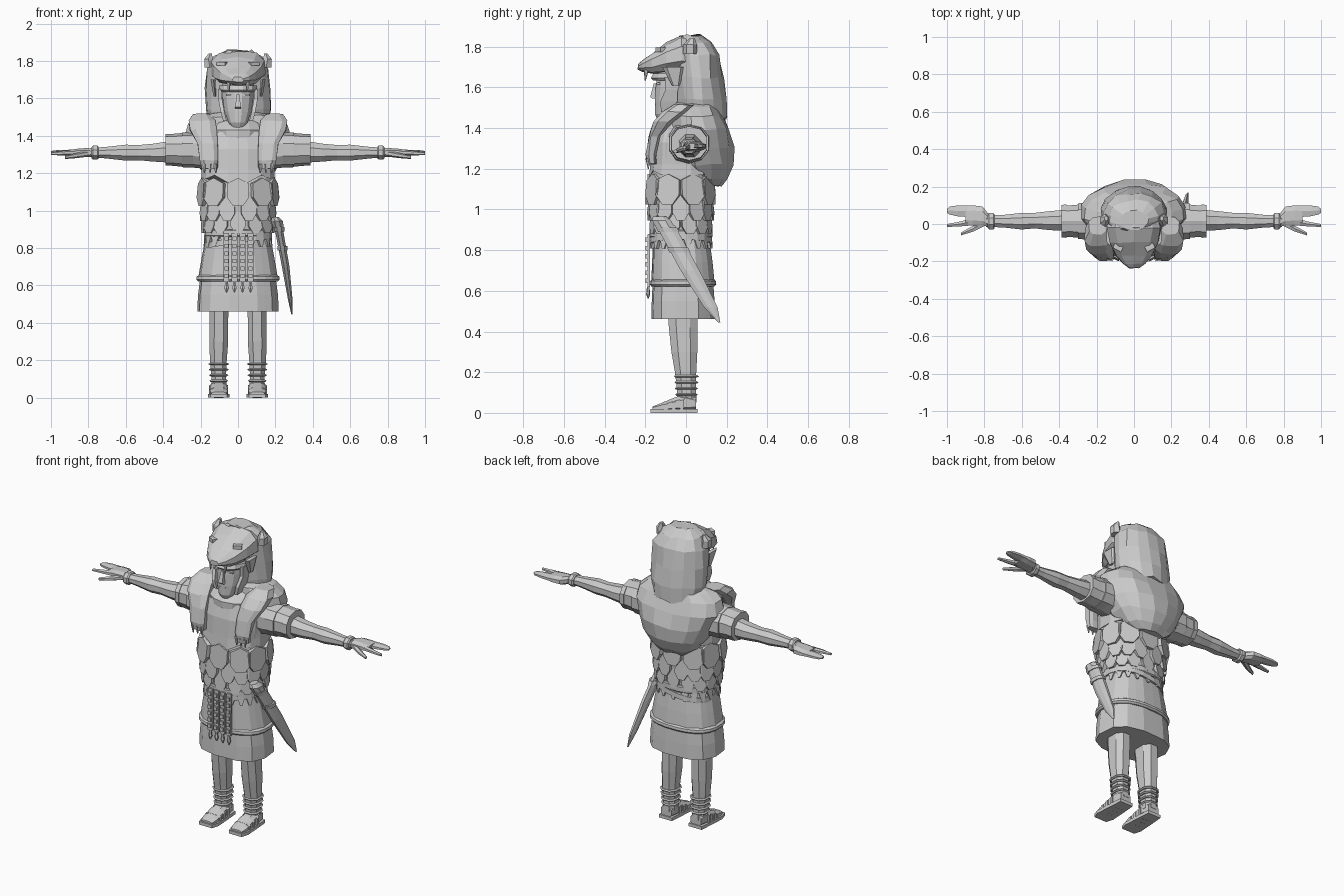
import bpy, bmesh, math, random
from mathutils import Vector, Matrix
random.seed(4)
stone = bpy.data.materials.new("stone_grey")
stone.diffuse_color = (0.6, 0.6, 0.6, 1)


def finish(name, bm, mirror=False, thick=0):
    bmesh.ops.recalc_face_normals(bm, faces=bm.faces)
    me = bpy.data.meshes.new(name)
    bm.to_mesh(me)
    bm.free()
    me.materials.append(stone)
    ob = bpy.data.objects.new(name, me)
    bpy.context.collection.objects.link(ob)
    if thick:
        m = ob.modifiers.new("thickness", 'SOLIDIFY')
        m.thickness, m.offset = thick, -1
    if mirror:
        ob.modifiers.new("mirror", 'MIRROR').use_mirror_merge = False
    return ob


def oval(a, p=2.0):
    c, s = math.cos(a), math.sin(a)
    return math.copysign(abs(c) ** (2 / p), c), math.copysign(abs(s) ** (2 / p), s)


def loft(name, rings, n=10, axis='z', p=2.0, arc=None, caps=(1, 1), jit=0, pleat=0,
         mirror=False, thick=0, bm=None):
    """rings: (position on axis, centre 1, centre 2, radius 1, radius 2); n=4 makes boxes"""
    own = bm is None
    bm = bm or bmesh.new()
    k = math.sqrt(2) if n == 4 else 1
    rows = []
    for t, c1, c2, r1, r2 in rings:
        row = []
        for i in range(n):
            a = (2 * math.pi * (i + .5) / n if arc is None else
                 math.radians(arc[0] + (arc[1] - arc[0]) * i / (n - 1)))
            u, v = oval(a, p)
            f = k * (1 + (pleat if i % 2 else -pleat))
            u, v = c1 + u * r1 * f, c2 + v * r2 * f
            co = {'x': (t, u, v), 'y': (u, t, v), 'z': (u, v, t)}[axis]
            row.append(bm.verts.new([q + random.uniform(-jit, jit) for q in co]))
        rows.append(row)
    for A, B in zip(rows, rows[1:]):
        for i in range(n if arc is None else n - 1):
            j = (i + 1) % n
            bm.faces.new((A[i], A[j], B[j], B[i]))
    if caps[0]:
        bm.faces.new(rows[0])
    if caps[1]:
        bm.faces.new(rows[-1])
    if own:
        return finish(name, bm, mirror, thick)


def box(bm, c, s, rot=None):
    m = Matrix.Translation(c) @ (rot or Matrix()) @ Matrix.Diagonal((*s, 1))
    bmesh.ops.create_cube(bm, size=1, matrix=m)


# torso and chest plate
TORSO = [(.84, 0, -.025, .165, .135), (.95, 0, -.025, .185, .145), (1.1, 0, -.027, .195, .155),
         (1.2, 0, -.022, .195, .148), (1.33, 0, -.015, .205, .145), (1.42, 0, 0, .18, .13),
         (1.47, 0, 0, .1, .09)]
loft("torso", TORSO, 20, p=2.5)
plate = loft("chest_plate", [(z, 0, -.02, rx, ry) for z, rx, ry in
             ((1.15, .2, .165), (1.22, .198, .158), (1.33, .2, .15), (1.42, .17, .125))], 16, p=2.5)
for v in plate.data.vertices:
    if v.co.z < 1.2 and abs(v.co.x) > .06:
        v.co.z += .04 if abs(v.co.x) < .15 else .02


def torso_at(z):
    for a, b in zip(TORSO, TORSO[1:]):
        if a[0] <= z <= b[0]:
            f = (z - a[0]) / (b[0] - a[0])
            return [p + (q - p) * f for p, q in zip(a, b)]


def scale_row(name, z, count, h, shift, shape, out=.006):
    bm = bmesh.new()
    _, cx, cy, rx, ry = torso_at(z)
    for i in range(count):
        a = 2 * math.pi * (i + shift) / count
        u, v = oval(a, 2.5)
        u2, v2 = oval(a + .02, 2.5)
        tan = Vector(((u2 - u) * rx, (v2 - v) * ry, 0)).normalized()
        nor = Vector((tan.y, -tan.x, 0))
        w = 1.2 * math.pi * (rx + ry) / count / 2
        mid = Vector((cx + u * rx, cy + v * ry, z))
        outer = [bm.verts.new(mid + tan * w * q + Vector((0, 0, h * r)) + nor * (out + .008 * (r < 0)))
                 for q, r in shape]
        inner = [bm.verts.new(vt.co - nor * .025) for vt in outer]
        bm.faces.new(outer)
        m = len(outer)
        for j in range(m):
            bm.faces.new((outer[j], outer[(j + 1) % m], inner[(j + 1) % m], inner[j]))
    finish(name, bm)


# armour scales
HEX = [(0, .5), (.9, .3), (.9, -.2), (.4, -.5), (-.4, -.5), (-.9, -.2), (-.9, .3)]
TRI = [(-.9, .5), (.9, .5), (.2, -.5), (-.2, -.5)]
scale_row("scales_upper", 1.1, 10, .15, .5, HEX, .008)
scale_row("scales_middle", 1.01, 14, .13, 0, HEX, .006)
scale_row("scales_lower", .94, 14, .12, .5, HEX, .003)
scale_row("belt_fringe", .842, 18, .07, .5, TRI, .012)

# skirt layers, hem and belts
loft("skirt_upper", [(.64, 0, -.015, .212, .155), (.74, 0, -.018, .195, .148), (.88, 0, -.025, .168, .136)],
     24, p=2.4, pleat=.012)
loft("skirt_hem", [(.622, 0, -.015, .214, .157), (.632, 0, -.015, .224, .165), (.648, 0, -.015, .222, .163),
                   (.656, 0, -.015, .21, .152)], 24, p=2.4)
loft("skirt_lower", [(.462, 0, -.013, .216, .156), (.55, 0, -.014, .212, .153), (.64, 0, -.015, .2, .148)],
     24, p=2.6, pleat=.015)
loft("belt", [(.86, 0, -.025, .175, .15), (.866, 0, -.025, .182, .156), (.895, 0, -.025, .182, .156),
              (.9, 0, -.025, .175, .15)], 20, p=2.4)
sash = loft("sword_belt", [(.825, 0, -.025, .184, .156), (.855, 0, -.025, .183, .155)], 20, p=2.4)
for v in sash.data.vertices:
    v.co.z += v.co.x * .15

# studded apron straps with pendants
bm = bmesh.new()
for x in (-.062, -.019, .024, .067):
    loft("", [(.62, x, -.184, .015, .006), (.88, x, -.182, .015, .006)], 4, bm=bm)
    for i in range(6):
        box(bm, (x, -.193, .65 + i * .04), (.022, .014, .022))
    loft("", [(.562, x, -.186, .003, .003), (.585, x, -.186, .013, .01), (.62, x, -.186, .006, .006)], 6, bm=bm)
finish("apron_straps", bm)

# sword in its sheath
loft("sheath", [(.445, .289, .163, .004, .006), (.52, .28, .122, .013, .036), (.7, .255, .02, .022, .05),
                (.92, .215, -.1, .024, .05)], 8)
bm = bmesh.new()
for z, x, y in ((.9, .22, -.09), (.8, .238, -.035)):
    loft("", [(z - .012, x, y + .006, .03, .056), (z + .012, x, y - .006, .03, .056)], 8, bm=bm)
loft("", [(.91, .215, -.1, .032, .05), (.945, .208, -.12, .034, .05), (.965, .2, -.13, .02, .035)], 8, bm=bm)
finish("sword_hilt", bm)

# legs, ankle wraps and sandals
loft("leg", [(.05, .1, .005, .042, .05), (.12, .103, .002, .042, .05), (.2, .105, -.002, .048, .056),
             (.3, .103, -.008, .054, .068), (.42, .102, -.014, .053, .075), (.56, .1, -.02, .055, .08)],
     8, mirror=True, p=2.4)
bm = bmesh.new()
for i, z in enumerate((.09, .12, .15, .18)):
    e, t = .045 + i * .002, .006
    loft("", [(z - t, .103, .002, e, e + .007), (z, .103, .002, e + .008, e + .014),
              (z + t, .103, .002, e, e + .007)], 8, p=2.4, bm=bm)
finish("ankle_wraps", bm, True)
loft("foot", [(.05, .103, .045, .038, .035), (0, .103, .05, .045, .048), (-.06, .103, .04, .048, .036),
              (-.13, .103, .026, .05, .02), (-.165, .103, .02, .04, .012)], 8, 'y', p=2.6, mirror=True)
loft("sole", [(.057, .103, .01, .045, .01), (-.05, .103, .01, .053, .01), (-.13, .103, .01, .058, .01),
              (-.175, .103, .01, .044, .01)], 4, 'y', mirror=True)
bm = bmesh.new()
for y, h in ((-.02, .05), (-.06, .042), (-.1, .034)):
    loft("", [(y - .009, .103, h * .8, .054, h * .85), (y + .009, .103, h * .85, .054, h * .92)], 8, 'y', p=2.6, bm=bm)
finish("sandal_straps", bm, True)

# sleeves, arms, bracelets
loft("sleeve", [(.14, .01, 1.33, .1, .11), (.24, .015, 1.325, .1, .095), (.32, .015, 1.325, .09, .088),
                (.385, .015, 1.325, .086, .082)], 10, 'x', p=2.3, mirror=True)
bm = bmesh.new()
for x0, x1, r in ((.24, .3, .1), (.36, .388, .091)):
    loft("", [(x0, .015, 1.325, r + .002, r - .006), (x1, .015, 1.325, r, r - .007)], 10, 'x', p=2.3, bm=bm)
finish("sleeve_bands", bm, True)
loft("arm", [(.35, .02, 1.315, .062, .064), (.45, .018, 1.31, .055, .052), (.53, .018, 1.31, .045, .044),
             (.6, .015, 1.31, .048, .046), (.7, .015, 1.31, .036, .034), (.79, .015, 1.31, .033, .026)],
     8, 'x', mirror=True)
loft("bracelet", [(.745, .015, 1.31, .04, .034), (.752, .015, 1.31, .048, .04), (.775, .015, 1.31, .048, .04),
                  (.782, .015, 1.31, .04, .034)], 8, 'x', mirror=True)

# hand with joined fingers, index finger and thumb
loft("palm", [(.775, .02, 1.31, .032, .024), (.81, .042, 1.31, .055, .026), (.86, .045, 1.31, .058, .022),
              (.9, .045, 1.31, .052, .016)], 8, 'x', p=2.5, mirror=True)
bm = bmesh.new()
loft("", [(.87, .068, 1.31, .036, .016), (.94, .07, 1.312, .034, .013), (.985, .072, 1.312, .025, .01),
          (1, .07, 1.312, .012, .006)], 6, 'x', bm=bm)
loft("", [(.86, .012, 1.31, .022, .016), (.93, 0, 1.308, .015, .013), (1, -.008, 1.305, .009, .008)], 6, 'x', bm=bm)
loft("", [(.8, .01, 1.305, .025, .016), (.86, -.025, 1.295, .018, .014), (.925, -.053, 1.285, .009, .009)],
     6, 'x', bm=bm)
finish("fingers", bm, True)

# head, facial features and collar
loft("head", [(1.44, 0, -.115, .03, .025), (1.47, 0, -.1, .052, .055), (1.53, 0, -.075, .075, .08),
              (1.6, 0, -.06, .085, .092), (1.7, 0, -.04, .09, .1)], 12)
loft("neck", [(1.4, 0, -.02, .07, .07), (1.56, 0, -.03, .065, .065)], 8)
bm = bmesh.new()
loft("", [(1.545, 0, -.148, .018, .018), (1.553, 0, -.158, .015, .018), (1.62, 0, -.148, .008, .01)], 4, bm=bm)
box(bm, (0, -.146, 1.515), (.045, .014, .01))
for s in (-1, 1):
    box(bm, (s * .04, -.137, 1.618), (.045, .018, .01))
finish("face_features", bm)
loft("helmet_rim", [(1.635, 0, -.055, .098, .112), (1.645, 0, -.055, .106, .122), (1.668, 0, -.05, .104, .115)], 12)
bm = bmesh.new()
loft("", [(1.48, .07, -.1, .01, .022), (1.53, .083, -.085, .01, .042), (1.59, .094, -.07, .01, .03),
          (1.65, .098, -.06, .01, .045)], 4, bm=bm)
finish("cheek_guard", bm, True)
loft("collar", [(1.39, 0, -.035, .135, .125), (1.43, 0, -.035, .15, .125), (1.47, 0, -.02, .13, .095),
                (1.485, 0, -.02, .1, .075)], 14)

# animal pelt: hood, muzzle, ears, eyes and fangs
loft("pelt_hood", [(1.45, 0, .075, .16, .125), (1.54, 0, .07, .177, .128), (1.65, 0, .058, .178, .125),
                   (1.76, 0, .05, .168, .118), (1.82, 0, .035, .13, .095), (1.855, 0, .015, .075, .06)],
     14, arc=(-62, 242), caps=(0, 1), jit=.008, thick=.03)
loft("pelt_muzzle", [(.06, 0, 1.75, .13, .09), (-.02, 0, 1.765, .15, .09), (-.1, 0, 1.745, .135, .075),
                     (-.17, 0, 1.718, .1, .05), (-.215, 0, 1.705, .06, .03), (-.235, 0, 1.7, .03, .016)],
     10, 'y', p=2.6, jit=.004)
bm = bmesh.new()
loft("", [(1.765, .15, .02, .032, .035), (1.81, .158, .02, .026, .034), (1.84, .148, .03, .01, .014)], 6, bm=bm)
box(bm, (.085, -.125, 1.785), (.05, .03, .02), Matrix.Rotation(.5, 4, 'Z'))
loft("", [(1.635, .05, -.2, .003, .003), (1.69, .05, -.195, .013, .014)], 5, bm=bm)
loft("", [(1.61, .125, -.05, .008, .02), (1.7, .135, -.06, .014, .06)], 5, bm=bm)
finish("pelt_ears_eyes_fangs", bm, True)

# pelt cape hanging behind the shoulders
loft("pelt_cape", [(1.115, 0, .13, .09, .045), (1.15, 0, .11, .15, .09), (1.22, 0, .085, .2, .145),
                   (1.3, 0, .075, .25, .16), (1.39, 0, .065, .285, .155), (1.46, 0, .05, .27, .135),
                   (1.505, 0, .04, .21, .13), (1.53, 0, .04, .13, .1)], 16, p=2.2, jit=.007)

# front paws of the pelt draped over the shoulders
bm = bmesh.new()
loft("", [(1.225, .155, -.168, .045, .022), (1.27, .152, -.172, .052, .025), (1.36, .162, -.155, .06, .03),
          (1.43, .185, -.11, .075, .05), (1.48, .195, -.06, .075, .06), (1.515, .195, -.01, .05, .05)],
     8, p=3, jit=.004, bm=bm)
for x in (.12, .15, .18):
    loft("", [(1.2, x, -.185, .003, .003), (1.25, x, -.188, .013, .012)], 5, bm=bm)
finish("pelt_paws", bm, True)
